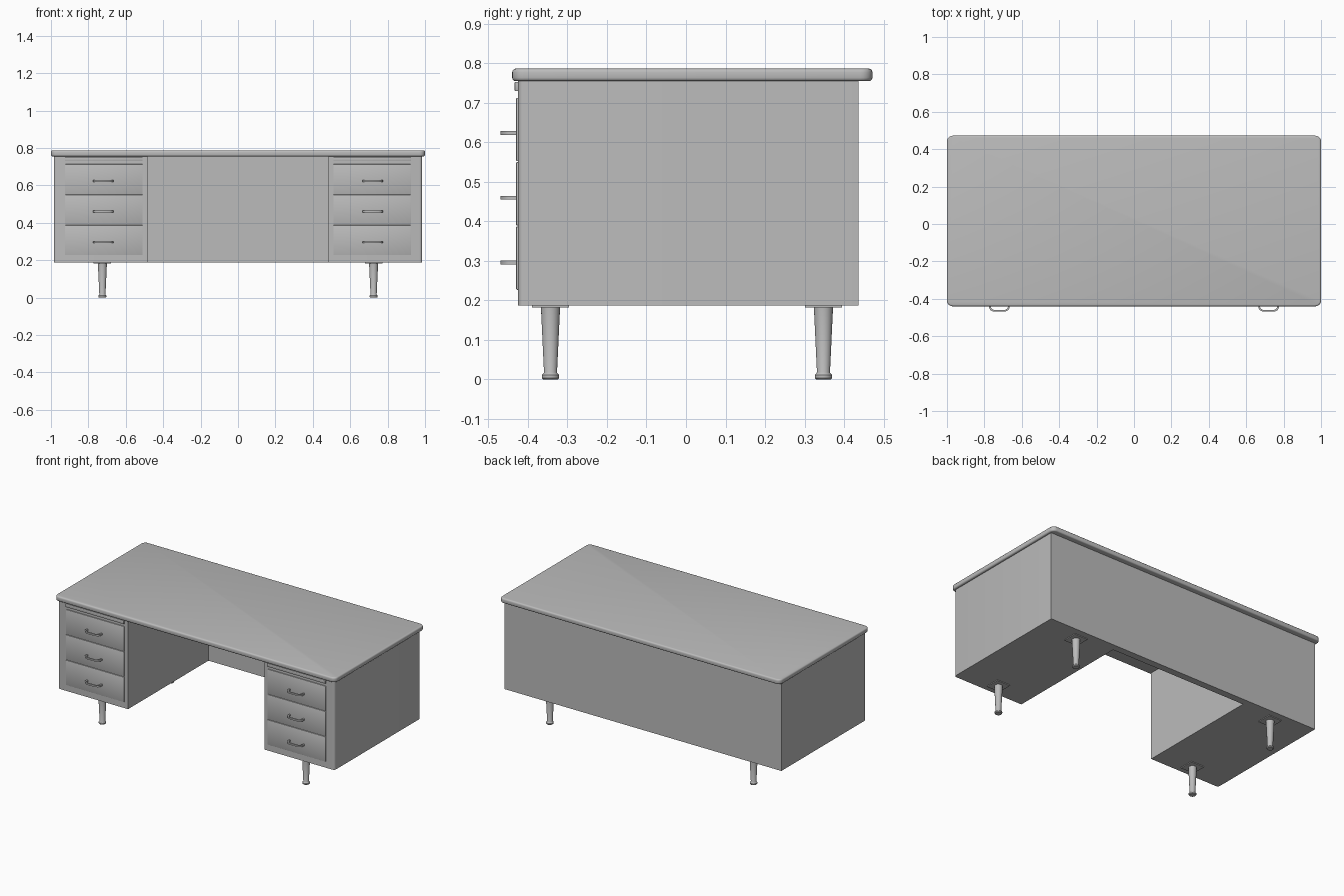
import bpy, bmesh, math
from mathutils import Vector

cube = bpy.data.objects.get("Cube")
if cube:
    bpy.data.objects.remove(cube, do_unlink=True)

GREY = (0.5, 0.5, 0.5, 1.0)
grey = bpy.data.materials.new("grey_metal")
grey.use_nodes = True
grey.diffuse_color = GREY
grey.node_tree.nodes["Principled BSDF"].inputs["Base Color"].default_value = GREY


def finish(name, bm, angle=40):
    bmesh.ops.recalc_face_normals(bm, faces=bm.faces)
    mesh = bpy.data.meshes.new(name)
    bm.to_mesh(mesh)
    bm.free()
    ob = bpy.data.objects.new(name, mesh)
    bpy.context.collection.objects.link(ob)
    mesh.materials.append(grey)
    bpy.ops.object.select_all(action='DESELECT')
    ob.select_set(True)
    bpy.context.view_layer.objects.active = ob
    bpy.ops.object.shade_smooth_by_angle(angle=math.radians(angle))
    return ob


def box_bm(lo, hi):
    bm = bmesh.new()
    bmesh.ops.create_cube(bm, size=1)
    for v in bm.verts:
        v.co = Vector([a + (b - a) * (c + 0.5) for a, b, c in zip(lo, hi, v.co)])
    return bm


def box(name, lo, hi, bevel=0, segments=2):
    lo, hi = [min(p) for p in zip(lo, hi)], [max(p) for p in zip(lo, hi)]
    bm = box_bm(lo, hi)
    if bevel:
        bmesh.ops.bevel(bm, geom=bm.edges[:], offset=bevel, segments=segments,
                        profile=0.5, affect='EDGES')
    return finish(name, bm)


def is_upright(e):
    return abs(e.verts[0].co.z - e.verts[1].co.z) > 0.01


# Desktop: rounded corners, then a rolled rim
bm = box_bm((-1, -0.44, 0.755), (1, 0.472, 0.787))
bmesh.ops.bevel(bm, geom=[e for e in bm.edges if is_upright(e)], offset=0.03,
                segments=6, profile=0.5, affect='EDGES')
bmesh.ops.bevel(bm, geom=[e for e in bm.edges if not is_upright(e)], offset=0.009,
                segments=3, profile=0.5, affect='EDGES')
finish("desktop", bm)

# Modesty panel closing the back of the kneehole
box("back_panel", (-0.49, 0.392, 0.187), (0.49, 0.437, 0.757))


def pedestal(side, s):
    # Cabinet with a softened outer front corner
    x0, x1 = sorted((s * 0.485, s * 0.985))
    bm = box_bm((x0, -0.425, 0.187), (x1, 0.437, 0.757))
    corner = [e for e in bm.edges if is_upright(e)
              and all(v.co.y < 0 and abs(v.co.x) > 0.9 for v in e.verts)]
    bmesh.ops.bevel(bm, geom=corner, offset=0.015, segments=4, profile=0.5,
                    affect='EDGES')
    finish(side + "_cabinet", bm)


def handle(name, x, z):
    # Flat bow pull swept around a rounded U path, as a ring of quads
    path = [(-0.055, -0.425), (-0.055, -0.448), (-0.048, -0.460), (-0.032, -0.469)]
    path += [(-px, py) for px, py in reversed(path)]
    pts = [Vector((px, py, 0)) for px, py in path]
    bm = bmesh.new()
    rings = []
    for i, p in enumerate(pts):
        t = (pts[min(i + 1, len(pts) - 1)] - pts[max(i - 1, 0)]).normalized()
        n = Vector((-t.y, t.x, 0)) * 0.010
        rings.append([bm.verts.new(Vector((x, 0, z + dz)) + p + n * k)
                      for k, dz in ((0, -0.005), (1, -0.005), (1, 0.005), (0, 0.005))])
    for a, b in zip(rings, rings[1:]):
        for k in range(4):
            j = (k + 1) % 4
            bm.faces.new((a[k], a[j], b[j], b[k]))
    bm.faces.new(rings[0])
    bm.faces.new(rings[-1])
    finish(name, bm, 50)


def leg(name, x, y):
    # Turned tapered leg with a foot collar
    profile = [(0, 0), (0.018, 0), (0.022, 0.004), (0.022, 0.011), (0.018, 0.015),
               (0.0165, 0.018), (0.024, 0.178), (0.024, 0.184), (0, 0.184)]
    bm = bmesh.new()
    verts = [bm.verts.new((x + r, y, z)) for r, z in profile]
    edges = [bm.edges.new(pair) for pair in zip(verts, verts[1:])]
    bmesh.ops.spin(bm, geom=verts + edges, cent=(x, y, 0), axis=(0, 0, 1),
                   angle=math.tau, steps=24)
    bmesh.ops.remove_doubles(bm, verts=bm.verts, dist=0.0001)
    finish(name, bm)
    box(name + "_plate", (x - 0.047, y - 0.047, 0.182), (x + 0.047, y + 0.047, 0.188))


for side, s in (("left", 1), ("right", -1)):
    pedestal(side, s)
    inner, outer = s * 0.51, s * 0.925
    # Pull-out writing board with a lipped edge
    box(side + "_writing_board", (inner, -0.434, 0.730), (outer, -0.40, 0.753), 0.002)
    # Three drawers, each with a bow handle
    for i, low in enumerate((0.227, 0.390, 0.553)):
        name = f"{side}_drawer_{i + 1}"
        box(name, (inner, -0.430, low), (outer, -0.40, low + 0.160), 0.002)
        handle(name + "_handle", s * 0.72, 0.296 + i * 0.164)
    for end, y in (("front", -0.343), ("back", 0.348)):
        leg(f"{side}_{end}_leg", s * 0.725, y)
